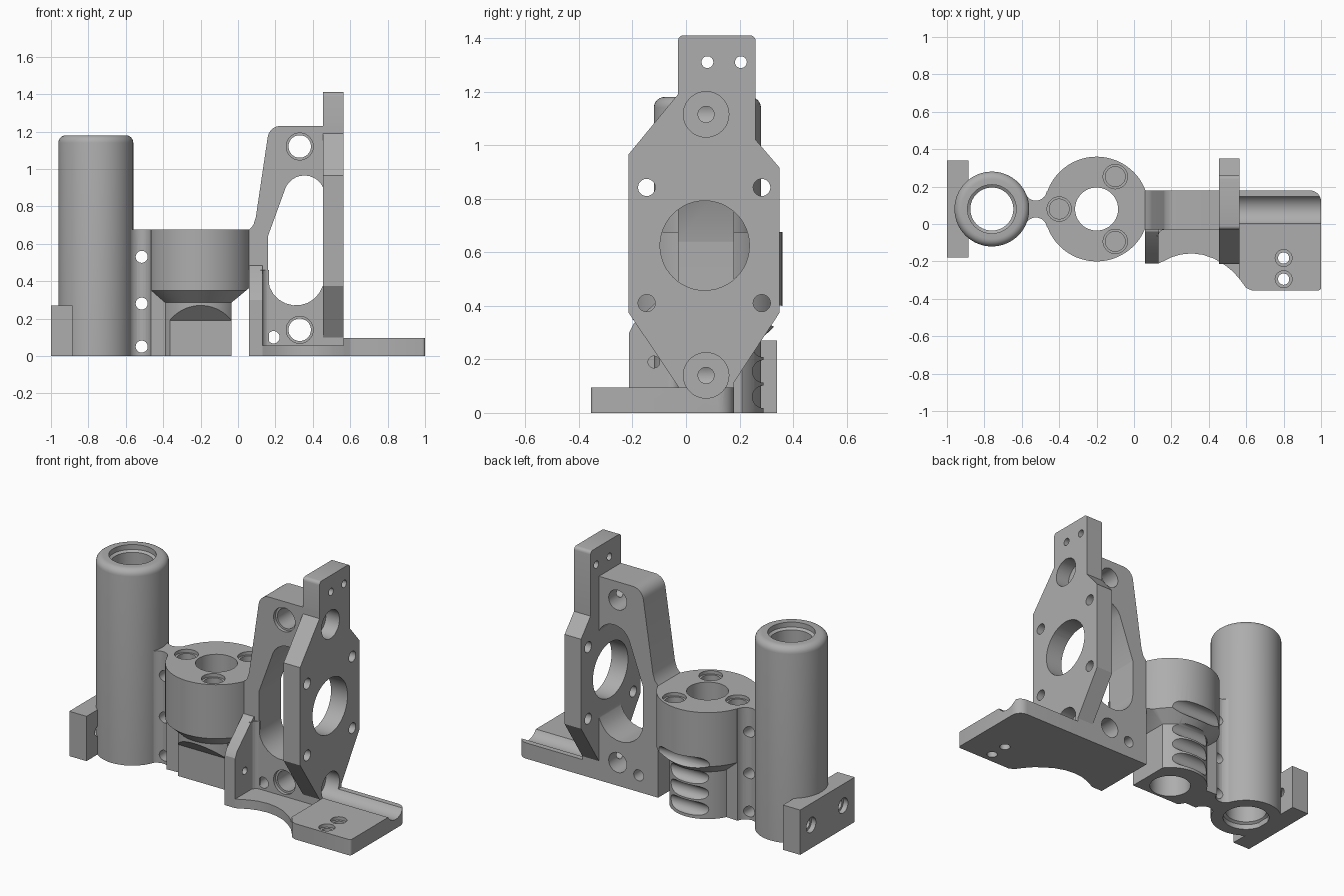
import bpy, bmesh
from math import sin, cos, pi, radians
from mathutils import Vector

if "Cube" in bpy.data.objects:
    bpy.data.objects.remove(bpy.data.objects["Cube"])

grey = bpy.data.materials.new("printed grey")
grey.use_nodes = True
colour = (0.42, 0.42, 0.42, 1)
grey.diffuse_color = colour
grey.node_tree.nodes["Principled BSDF"].inputs["Base Color"].default_value = colour


def finish(name, bm):
    bmesh.ops.recalc_face_normals(bm, faces=bm.faces)
    mesh = bpy.data.meshes.new(name)
    bm.to_mesh(mesh)
    bm.free()
    mesh.materials.append(grey)
    ob = bpy.data.objects.new(name, mesh)
    bpy.context.collection.objects.link(ob)
    return ob


def prism(name, pts, axis, lo, hi):
    """Extrude a 2D outline along an axis from lo to hi."""
    place = {"x": lambda u, v, w: (w, u, v),
             "y": lambda u, v, w: (u, w, v),
             "z": lambda u, v, w: (u, v, w)}[axis]
    bm = bmesh.new()
    face = bm.faces.new([bm.verts.new(place(u, v, lo)) for u, v in pts])
    ext = bmesh.ops.extrude_face_region(bm, geom=[face])
    verts = [g for g in ext["geom"] if isinstance(g, bmesh.types.BMVert)]
    bmesh.ops.translate(bm, verts=verts, vec=Vector(place(0, 0, hi - lo)))
    return finish(name, bm)


def arc(c, r, start, end, n=10):
    angles = [radians(start + (end - start) * i / n) for i in range(n + 1)]
    return [(c[0] + r * cos(a), c[1] + r * sin(a)) for a in angles]


def rod(axis, c, r, lo, hi, name="cutter"):
    return prism(name, arc(c, r, 0, 360, 48)[:-1], axis, lo, hi)


def rect(a, b, c, d):
    return [(a, c), (b, c), (b, d), (a, d)]


def lathe(name, profile, c):
    """Spin a closed radius/height profile round a vertical axis."""
    bm = bmesh.new()
    verts = [bm.verts.new((c[0] + r, c[1], z)) for r, z in profile]
    edges = [bm.edges.new((v, verts[i - 1])) for i, v in enumerate(verts)]
    bmesh.ops.spin(bm, geom=verts + edges, cent=(*c, 0), axis=(0, 0, 1),
                   angle=2 * pi, steps=64)
    bmesh.ops.remove_doubles(bm, verts=bm.verts, dist=0.0001)
    return finish(name, bm)


def cut(targets, cutter):
    cutter.hide_render = True
    for ob in targets:
        mod = ob.modifiers.new("cut", "BOOLEAN")
        mod.operation, mod.solver, mod.object = "DIFFERENCE", "EXACT", cutter
        bpy.context.view_layer.objects.active = ob
        bpy.ops.object.modifier_apply(modifier=mod.name)
    bpy.data.objects.remove(cutter)


# Upright bearing tube with rounded top rim
tube_c, nut_c = (-0.76, 0.08), (-0.2, 0.08)
tube = lathe("bearing_tube", [(0.13, 0), (0.2, 0)] + arc((0.16, 1.14), 0.04, 0, 90, 6)
             + [(0.13, 1.18), (0.13, 1.15), (0.115, 1.14), (0.115, 0.04), (0.13, 0.03)], tube_c)

# Side block with two countersunk screw holes
block = prism("end_block", rect(-0.18, 0.34, 0, 0.27), "x", -1, -0.885)
for y in (-0.07, 0.235):
    cut([block], rod("x", (y, 0.14), 0.03, -1.1, -0.8))
    cut([block], rod("x", (y, 0.14), 0.045, -1.1, -0.97))

# Nut housing: wide head on a narrower, flattened foot
nut = lathe("nut_housing", [(0.115, 0), (0.21, 0), (0.21, 0.285), (0.28, 0.35),
                            (0.28, 0.675), (0.115, 0.675)], nut_c)
cut([nut], prism("cutter", [(-0.05, -0.1), (-0.05, 0.19), (-0.2, 0.34), (-0.4, 0.34),
                            (-0.4, -0.1)], "x", -0.6, 0.3))
cut([nut], prism("cutter", [(-0.035, -0.1), (-0.035, 0.285), (0.2, 0.48), (0.2, -0.1)],
                 "y", -0.5, 0.6))
for z, y in ((0.06, 0.29), (0.155, 0.29), (0.25, 0.29), (0.36, 0.345)):
    cut([nut], rod("x", (y, z), 0.042, -0.5, 0.05))

# Web joining the tube to the nut housing
side = arc((-0.525, 0.185), 0.06, 190, 350)
web = prism("web", [(-0.6, 0.17)] + side + [(-0.36, 0.17)]
            + [(x, 0.16 - y) for x, y in [(-0.36, 0.17)] + side[::-1] + [(-0.6, 0.17)]],
            "z", 0, 0.675)
for z in (0.05, 0.28, 0.53):
    cut([web, nut], rod("y", (-0.515, z), 0.032, -0.4, 0.6))
for a in (60, 180, 300):
    c = arc(nut_c, 0.2, a, a, 1)[0]
    cut([nut, web], rod("z", c, 0.053, 0.4, 0.8))
    cut([nut, web], rod("z", c, 0.065, 0.655, 0.8))

# Bracket arm with a tall window
arm = prism("bracket_arm", [(0.06, 0), (0.06, 0.675), (0.082, 0.7), (0.095, 0.74)]
            + arc((0.228, 1.16), 0.07, 172, 90, 8) + [(0.565, 1.23), (0.565, 0)],
            "y", -0.03, 0.18)
window = ([(0.16, 0.42), (0.16, 0.64)] + arc((0.355, 0.855), 0.11, 155, 25)
          + [(0.455, 0.38)] + arc((0.31, 0.42), 0.15, -18, -175))
cut([arm], prism("cutter", window, "y", -0.3, 0.4))
for z in (0.14, 1.12):
    cut([arm], rod("y", (0.33, z), 0.06, -0.3, 0.4))
    cut([arm], rod("y", (0.33, z), 0.072, -0.3, -0.01))
cut([arm], rod("y", (0.19, 0.1), 0.033, -0.3, 0.4))

# Side gusset with a filleted inner corner
gusset = prism("gusset", [(-0.212, 0), (-0.212, 0.3), (-0.195, 0.335), (-0.04, 0.48),
                          (0, 0.49), (0, 0)], "x", 0.06, 0.13)
cut([gusset], rod("x", (-0.12, 0.19), 0.022, 0, 0.3))
prism("gusset_fillet", [(0.12, -0.02)] + [(0.12, -0.065)]
      + arc((0.165, -0.065), 0.035, 180, 90, 6) + [(0.165, -0.02)], "z", 0, 0.46)

# Motor plate with top tab
plate = prism("motor_plate", [(-0.03, 0.1), (-0.215, 0.375), (-0.215, 0.965), (-0.03, 1.19)]
              + arc((-0.01, 1.39), 0.02, 180, 90, 4) + arc((0.24, 1.39), 0.02, 90, 0, 4)
              + [(0.26, 1.02), (0.35, 0.915), (0.35, 0.375), (0.17, 0.1)], "x", 0.455, 0.565)
for y in (0.08, 0.205):
    cut([plate], rod("x", (y, 1.31), 0.022, 0.4, 0.7))
for y in (-0.147, 0.283):
    for z in (0.41, 0.842):
        cut([plate], rod("x", (y, z), 0.032, 0.4, 0.7))

# Stepped base: thin scalloped part and thicker foot
edge = [(0.13, -0.212), (0.2, -0.178), (0.25, -0.163), (0.31, -0.157), (0.37, -0.165),
        (0.43, -0.186), (0.49, -0.223), (0.53, -0.255), (0.565, -0.295)]
base = prism("base", [(0.06, 0.18), (0.06, -0.212)] + edge + [(0.57, 0.18)], "z", 0, 0.055)
foot = prism("foot", [(0.565, 0.18), (0.565, -0.295), (0.6, -0.342)]
             + [(0.63, -0.355)] + arc((0.985, -0.34), 0.015, -90, 0, 4)
             + arc((0.94, 0.12), 0.06, 0, 90, 8), "z", 0, 0.095)
for y in (-0.182, -0.295):
    cut([foot], rod("z", (0.8, y), 0.03, -0.1, 0.3))
    cut([foot], rod("z", (0.8, y), 0.045, 0.075, 0.3))

# Motor opening and screw access bores through plate, arm and foot
cut([plate, arm], rod("x", (0.07, 0.625), 0.167, 0.44, 0.7))
for z in (0.14, 1.115):
    cut([plate, arm], rod("x", (0.075, z), 0.03, 0.33, 0.7))
    cut([plate, arm, foot], rod("x", (0.075, z), 0.085, 0.475, 1.2))

# Smooth the round surfaces, keeping crisp edges
for ob in (tube, block, nut, web, arm, gusset, plate, base, foot):
    bpy.ops.object.select_all(action="DESELECT")
    ob.select_set(True)
    bpy.context.view_layer.objects.active = ob
    bpy.ops.object.shade_smooth_by_angle(angle=radians(25))
